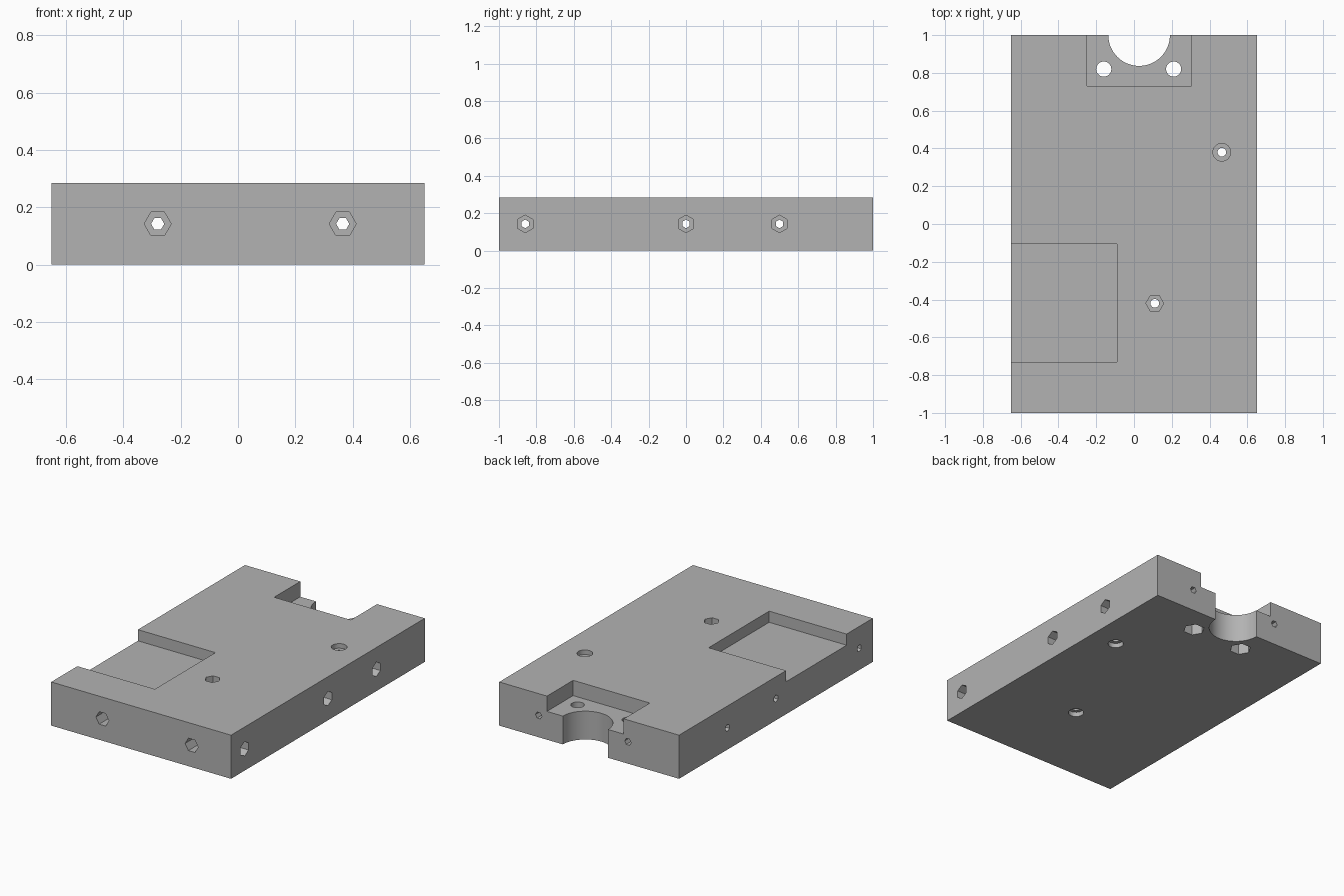
import bpy
import bmesh
from math import pi
from mathutils import Matrix, Vector

old = bpy.data.objects.get("Cube")
if old:
    bpy.data.objects.remove(old, do_unlink=True)

W, L, H = 1.30, 2.0, 0.285
MID = H / 2

grey = bpy.data.materials.new("plate_grey")
grey.use_nodes = True
colour = (0.45, 0.45, 0.45, 1)
grey.diffuse_color = colour
grey.node_tree.nodes["Principled BSDF"].inputs["Base Color"].default_value = colour


def finish(bm, name):
    mesh = bpy.data.meshes.new(name)
    bm.to_mesh(mesh)
    bm.free()
    mesh.materials.append(grey)
    obj = bpy.data.objects.new(name, mesh)
    bpy.context.collection.objects.link(obj)
    return obj


def box(name, lo, hi):
    lo, hi = Vector(lo), Vector(hi)
    bm = bmesh.new()
    m = Matrix.Translation((lo + hi) / 2) @ Matrix.Diagonal((*(hi - lo), 1))
    bmesh.ops.create_cube(bm, size=1, matrix=m)
    return finish(bm, name)


def rod(name, start, end, radius, sides):
    """Prism between two points; a corner always lies along its local x."""
    start, end = Vector(start), Vector(end)
    axis = end - start
    if abs(axis.x) > 1e-6:
        turn = Matrix.Rotation(pi / 2, 4, 'Y')
    elif abs(axis.y) > 1e-6:
        turn = Matrix.Rotation(pi / 2, 4, 'X')
    else:
        turn = Matrix.Identity(4)
    m = Matrix.Translation((start + end) / 2) @ turn @ Matrix.Rotation(pi / 2, 4, 'Z')
    bm = bmesh.new()
    bmesh.ops.create_cone(bm, cap_ends=True, segments=sides, radius1=radius,
                          radius2=radius, depth=axis.length, matrix=m)
    return finish(bm, name)


plate = box("mounting_plate", (-W / 2, -L / 2, 0), (W / 2, L / 2, H))


def cut(cutter):
    mod = plate.modifiers.new("cut", 'BOOLEAN')
    mod.operation = 'DIFFERENCE'
    mod.solver = 'EXACT'
    mod.object = cutter
    bpy.context.view_layer.objects.active = plate
    bpy.ops.object.modifier_apply(modifier=mod.name)
    bpy.data.objects.remove(cutter, do_unlink=True)


BORE, HEAD, DEEP, OUT = 0.023, 0.047, 0.1, 0.05

# Side pocket and motor recess
cut(box("pocket_cutter", (-W, -0.73, 0.212), (-0.09, -0.105, H + OUT)))
cut(box("recess_cutter", (-0.25, 0.73, 0.185), (0.305, 1.1, H + OUT)))

# Round motor opening in the back edge
cut(rod("opening_cutter", (0.027, 1, -OUT), (0.027, 1, H + OUT), 0.163, 64))

# Motor bolt holes with nut traps underneath
for x in (-0.16, 0.21):
    cut(rod("bolt_cutter", (x, 0.82, -OUT), (x, 0.82, H), 0.04, 32))
    cut(rod("nut_cutter", (x, 0.82, -OUT), (x, 0.82, DEEP), 0.065, 6))

# Lengthwise bores with hex sockets at the front
for x in (-0.28, 0.365):
    cut(rod("long_bore_cutter", (x, -1.1, MID), (x, 1.1, MID), BORE, 6))
    cut(rod("front_socket_cutter", (x, -1.1, MID), (x, -1 + DEEP, MID), HEAD, 6))

# Crosswise bores with hex sockets on the +x side
for y in (-0.86, 0, 0.5):
    cut(rod("cross_bore_cutter", (-W, y, MID), (W, y, MID), BORE, 6))
    cut(rod("side_socket_cutter", (W / 2 - DEEP, y, MID), (W, y, MID), HEAD, 6))

# Vertical screw holes: one round countersunk, one hex, both round below
for x, y, sides, depth in ((0.465, 0.38, 24, 0.03), (0.11, -0.42, 6, DEEP)):
    cut(rod("screw_cutter", (x, y, -OUT), (x, y, H + OUT), BORE, 16))
    cut(rod("top_socket_cutter", (x, y, H - depth), (x, y, H + OUT), HEAD, sides))
    cut(rod("under_socket_cutter", (x, y, -OUT), (x, y, 0.03), HEAD, 24))

# Smooth the round walls, keep the machined edges crisp
bpy.ops.object.select_all(action='DESELECT')
plate.select_set(True)
bpy.context.view_layer.objects.active = plate
bpy.ops.object.shade_smooth_by_angle(angle=pi / 6)
